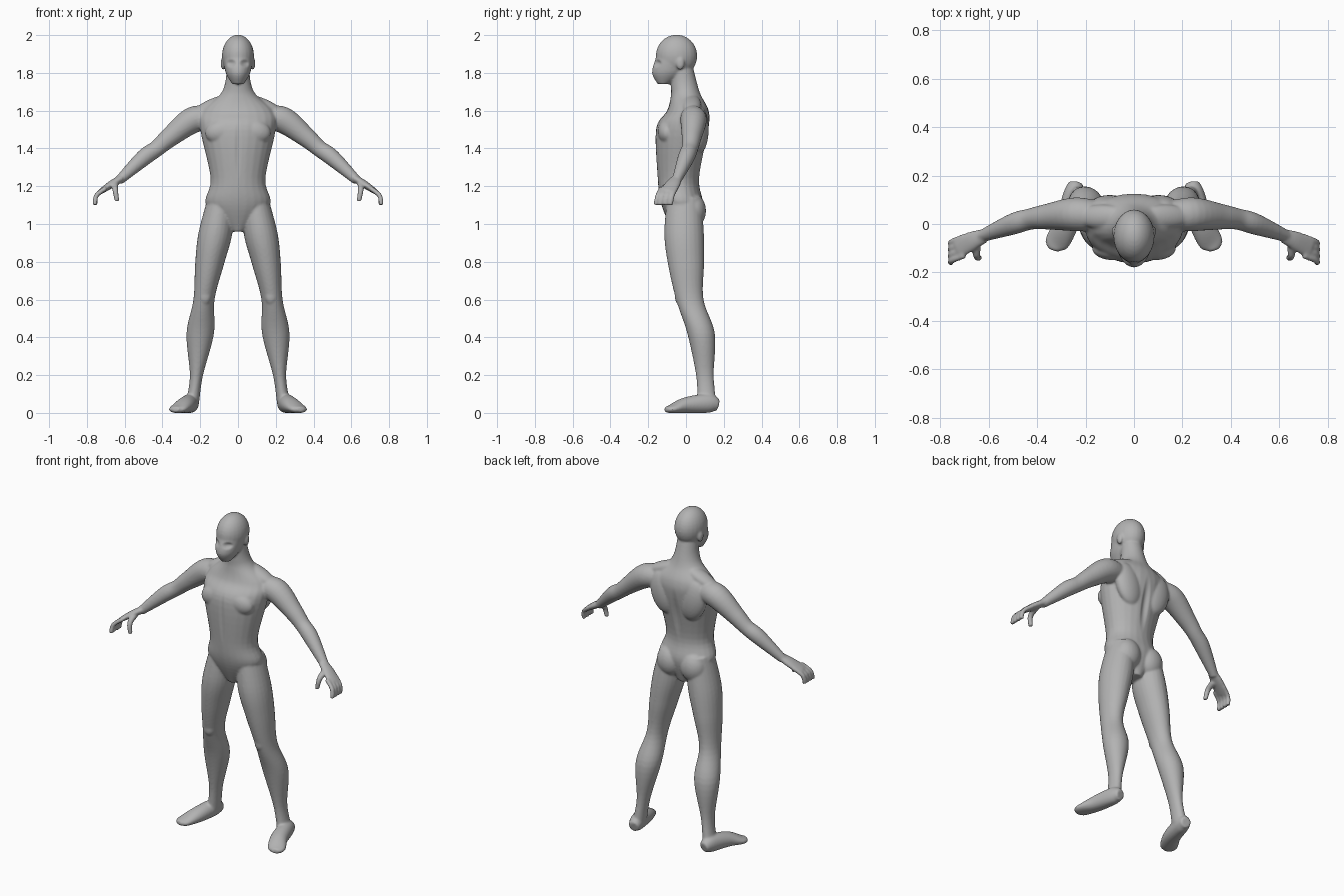
import bpy, bmesh, math
from mathutils import Vector, Matrix

cube = bpy.data.objects.get("Cube")
if cube:
    bpy.data.objects.remove(cube)

side_axis, depth_axis, up_axis = Matrix.Identity(3)
bm = bmesh.new()


def spline(rows, steps=6):
    """Smooth curve through rows of (x, y, z, width, depth)."""
    points = [Vector(row) for row in rows]
    last = len(points) - 1
    tangents = [(points[min(i + 1, last)] - points[max(i - 1, 0)]) / 2 for i in range(last + 1)]
    curve = []
    for i in range(last):
        start, end = points[i], points[i + 1]
        for k in range(steps):
            t = k / steps
            ease = t * t * (3 - 2 * t)
            leave = t * (1 - t) ** 2
            arrive = t * t * (t - 1)
            curve.append(start.lerp(end, ease) + tangents[i] * leave + tangents[i + 1] * arrive)
    return curve + [points[last]]


def loft(rows, side=1, upright=False, reference=depth_axis, segments=24):
    """Closed elliptical tube along a path; upright keeps every ring level."""
    path = spline(rows)
    centers = [Vector(p[:3]) for p in path]
    rings = []
    for i, center in enumerate(centers):
        ahead = centers[min(i + 1, len(centers) - 1)]
        behind = centers[max(i - 1, 0)]
        tangent = up_axis if upright else (ahead - behind).normalized()
        deep = (reference - tangent * reference.dot(tangent)).normalized()
        wide = deep.cross(tangent)
        ring = []
        for k in range(segments):
            angle = math.tau * k / segments
            q = center + wide * math.cos(angle) * path[i][3] + deep * math.sin(angle) * path[i][4]
            # Soles stay flat on the ground
            ring.append(bm.verts.new((q.x * side, q.y, max(q.z, 0))))
        rings.append(ring)
    for lower, upper in zip(rings, rings[1:]):
        for k in range(segments):
            bm.faces.new((lower[k], lower[k - 1], upper[k - 1], upper[k]))
    bm.faces.new(rings[0])
    bm.faces.new(rings[-1])


def column(rows):
    """Central body mass from rows of (z, y, width, depth)."""
    loft([(0, y, z, width, depth) for z, y, width, depth in rows], upright=True)


def tube(rows, **options):
    """Round limb from rows of (x, y, z, radius)."""
    loft([(*row, row[-1]) for row in rows], **options)


def ball(center, size, side=1, tilt=0):
    """Ellipsoid muscle or bone mass, tilted outward."""
    x, y, z = center
    matrix = (Matrix.Translation((x * side, y, z)) @ Matrix.Rotation(tilt * side, 4, "Y")
              @ Matrix.Diagonal((*size, 1)))
    bmesh.ops.create_uvsphere(bm, u_segments=24, v_segments=16, radius=1, matrix=matrix)


# Torso and neck
column([(.96, -.01, .04, .06), (1.1, -.02, .17, .11), (1.24, -.04, .145, .11),
        (1.5, -.02, .2, .14), (1.6, .01, .19, .11), (1.68, 0, .1, .08),
        (1.74, -.01, .07, .07), (1.82, -.02, .06, .06)])

# Skull, jaw and nose
ball((0, -.05, 1.89), (.085, .11, .112))
column([(1.74, -.12, .03, .03), (1.8, -.09, .065, .09), (1.88, -.06, .08, .1)])
ball((0, -.15, 1.81), (.02, .03, .04))


def build_arm(side):
    tube([(.14, .03, 1.56, .06), (.24, .04, 1.55, .07), (.36, .03, 1.46, .053),
          (.43, .02, 1.4, .044), (.5, 0, 1.35, .044), (.63, -.05, 1.23, .025)], side=side)
    # Palm
    loft([(.62, -.05, 1.24, .02, .03), (.67, -.07, 1.21, .02, .04), (.73, -.1, 1.17, .014, .045)], side)
    # Fingers and thumb
    thick = .013
    for i in range(4):
        y = -.13 + .026 * i
        tube([(.7, y, 1.19, thick), (.75, y - .02, 1.15, thick), (.757, y - .03, 1.1, thick)],
             side=side, segments=12)
    tube([(.65, -.08, 1.21, .018), (.65, -.13, 1.18, .016), (.64, -.14, 1.12, thick)],
         side=side, reference=side_axis, segments=12)


def build_leg(side):
    loft([(.09, -.01, 1.14, .07, .09), (.12, -.01, .95, .09, .105), (.15, 0, .79, .077, .096),
          (.18, .02, .6, .056, .073), (.2, .08, .42, .073, .073), (.22, .1, .2, .035, .047),
          (.24, .11, .06, .035, .05)], side, upright=True)
    # Foot
    loft([(.24, .17, .04, .03, .03), (.25, .12, .05, .043, .05), (.28, 0, .04, .05, .043),
          (.32, -.08, .02, .05, .022), (.33, -.11, .02, .02, .014)], side, reference=up_axis)
    # Kneecap and buttock
    ball((.175, -.03, .62), (.035, .03, .05), side)
    ball((.08, .04, 1.07), (.08, .066, .09), side)


def build_upper_muscles(side):
    # Chest, shoulder blade, neck slope
    ball((.085, -.1, 1.49), (.09, .05, .065), side, .2)
    ball((.1, .07, 1.5), (.085, .05, .13), side, .25)
    ball((.13, .03, 1.63), (.12, .05, .035), side, .4)


for side in (1, -1):
    ball((.08, -.03, 1.85), (.012, .022, .034), side)  # ear
    build_arm(side)
    build_leg(side)
    build_upper_muscles(side)

bmesh.ops.recalc_face_normals(bm, faces=bm.faces)
masses = bpy.data.meshes.new("body_masses")
bm.to_mesh(masses)
bm.free()
body = bpy.data.objects.new("body", masses)
bpy.context.collection.objects.link(body)

# Fuse the masses into one skin and soften the joins
fuse = body.modifiers.new("fuse", "REMESH")
fuse.mode = "VOXEL"
fuse.voxel_size = .006
soften = body.modifiers.new("soften", "SMOOTH")
soften.factor = .5
soften.iterations = 9
graph = bpy.context.evaluated_depsgraph_get()
skin = bpy.data.meshes.new_from_object(body.evaluated_get(graph))
body.modifiers.clear()
body.data = skin
bpy.data.meshes.remove(masses)


def hollow(center, size, push):
    """Press a soft dent into both halves of the skin."""
    for vertex in skin.vertices:
        x, y, z = vertex.co
        reach = sum(((a - b) / s) ** 2 for a, b, s in zip((abs(x), y, z), center, size))
        if reach < 1:
            vertex.co.y += push * (1 - reach) ** 2


# Eye sockets, spine groove, breastbone
hollow((.036, -.15, 1.85), (.032, .06, .024), .014)
hollow((0, .1, 1.4), (.03, .08, .2), -.012)
hollow((0, -.17, 1.4), (.02, .08, .2), .006)

# Skin colour
grey = bpy.data.materials.new("plain_grey")
grey.use_nodes = True
color = (.45, .45, .45, 1)
grey.diffuse_color = color
grey.node_tree.nodes["Principled BSDF"].inputs["Base Color"].default_value = color
skin.materials.clear()
skin.materials.append(grey)
for face in skin.polygons:
    face.use_smooth = True
